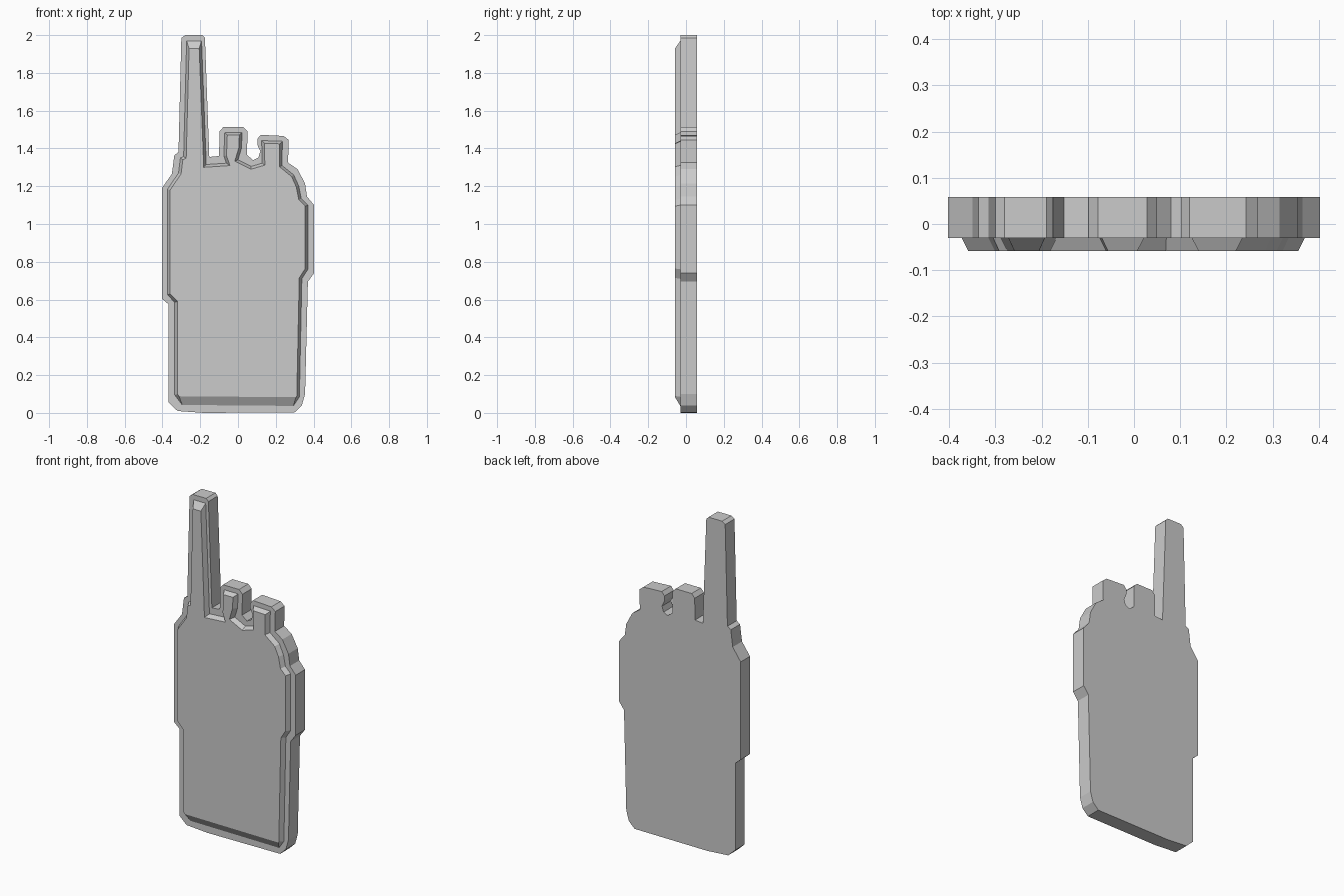
import bpy, bmesh
from mathutils import Vector

if "Cube" in bpy.data.objects:
    bpy.data.objects.remove(bpy.data.objects["Cube"])

# Silhouette of the thick backing slab (x, z), clockwise from the antenna tip
OUTER = [(-.30, 1.985), (-.28, 2), (-.19, 2), (-.175, 1.985), (-.152, 1.355),
         (-.10, 1.36), (-.098, 1.49), (-.078, 1.513), (.028, 1.513), (.05, 1.49),
         (.048, 1.365), (.08, 1.338), (.108, 1.352), (.118, 1.385), (.102, 1.42),
         (.102, 1.45), (.12, 1.472), (.242, 1.466), (.268, 1.445), (.265, 1.325),
         (.315, 1.29), (.355, 1.215), (.365, 1.145), (.403, 1.10), (.403, .74),
         (.37, .695), (.355, .10), (.338, .04), (.30, .003), (-.18, 0),
         (-.32, .01), (-.368, .055), (-.368, .575), (-.403, .605), (-.403, 1.19),
         (-.35, 1.265), (-.337, 1.365), (-.315, 1.38)]

# Foot of the raised front panel, starting with the antenna top edge
PANEL = [(-.272, 1.97), (-.193, 1.97), (-.168, 1.315), (-.062, 1.322),
         (-.075, 1.36), (-.07, 1.485), (.022, 1.485), (.018, 1.40), (.0, 1.34),
         (.07, 1.305), (.128, 1.322), (.125, 1.442), (.235, 1.438), (.233, 1.31),
         (.295, 1.26), (.322, 1.20), (.335, 1.135), (.37, 1.10), (.37, .76),
         (.338, .71), (.325, .085), (.293, .037), (-.295, .042), (-.335, .095),
         (-.335, .585), (-.373, .625), (-.373, 1.185), (-.315, 1.27),
         (-.305, 1.35), (-.288, 1.357)]
ANTENNA_TIP, BOTTOM = 0, 21   # edges with a longer slope


def inset(points, widths):
    """Move every edge of a clockwise outline inwards by its own width."""
    pts = [Vector(p) for p in points]
    result = []
    for i, p in enumerate(pts):
        d0 = (p - pts[i - 1]).normalized()
        d1 = (pts[(i + 1) % len(pts)] - p).normalized()
        n0, n1 = Vector((d0.y, -d0.x)), Vector((d1.y, -d1.x))
        a, b = p + n0 * widths[i - 1], p + n1 * widths[i]
        cross = d0.x * d1.y - d0.y * d1.x
        if abs(cross) < 0.15:
            result.append((a + b) / 2)
        else:
            w = b - a
            result.append(a + d0 * ((w.x * d1.y - w.y * d1.x) / cross))
    return result


def loop(bm, points, y):
    verts = [bm.verts.new((p[0], y, p[1])) for p in points]
    edges = [bm.edges.new((verts[i - 1], verts[i])) for i in range(len(verts))]
    return verts, edges


def wall(bm, a, b):
    for i in range(len(a)):
        bm.faces.new((a[i - 1], a[i], b[i], b[i - 1]))


widths = [0.014] * len(PANEL)
widths[ANTENNA_TIP], widths[BOTTOM] = 0.04, 0.046

bm = bmesh.new()
back, back_e = loop(bm, OUTER, 0.058)
rim, rim_e = loop(bm, OUTER, -0.03)
foot, foot_e = loop(bm, PANEL, -0.03)
front, front_e = loop(bm, inset(PANEL, widths), -0.058)

# Back, flat rim and front faces, then the side wall and sloped panel edge
for edges in (back_e, rim_e + foot_e, front_e):
    bmesh.ops.triangle_fill(bm, edges=edges, use_beauty=True)
wall(bm, back, rim)
wall(bm, foot, front)
bmesh.ops.recalc_face_normals(bm, faces=bm.faces)

mesh = bpy.data.meshes.new("handheld_radio_body")
bm.to_mesh(mesh)
bm.free()
body = bpy.data.objects.new("handheld_radio_body", mesh)
bpy.context.collection.objects.link(body)
